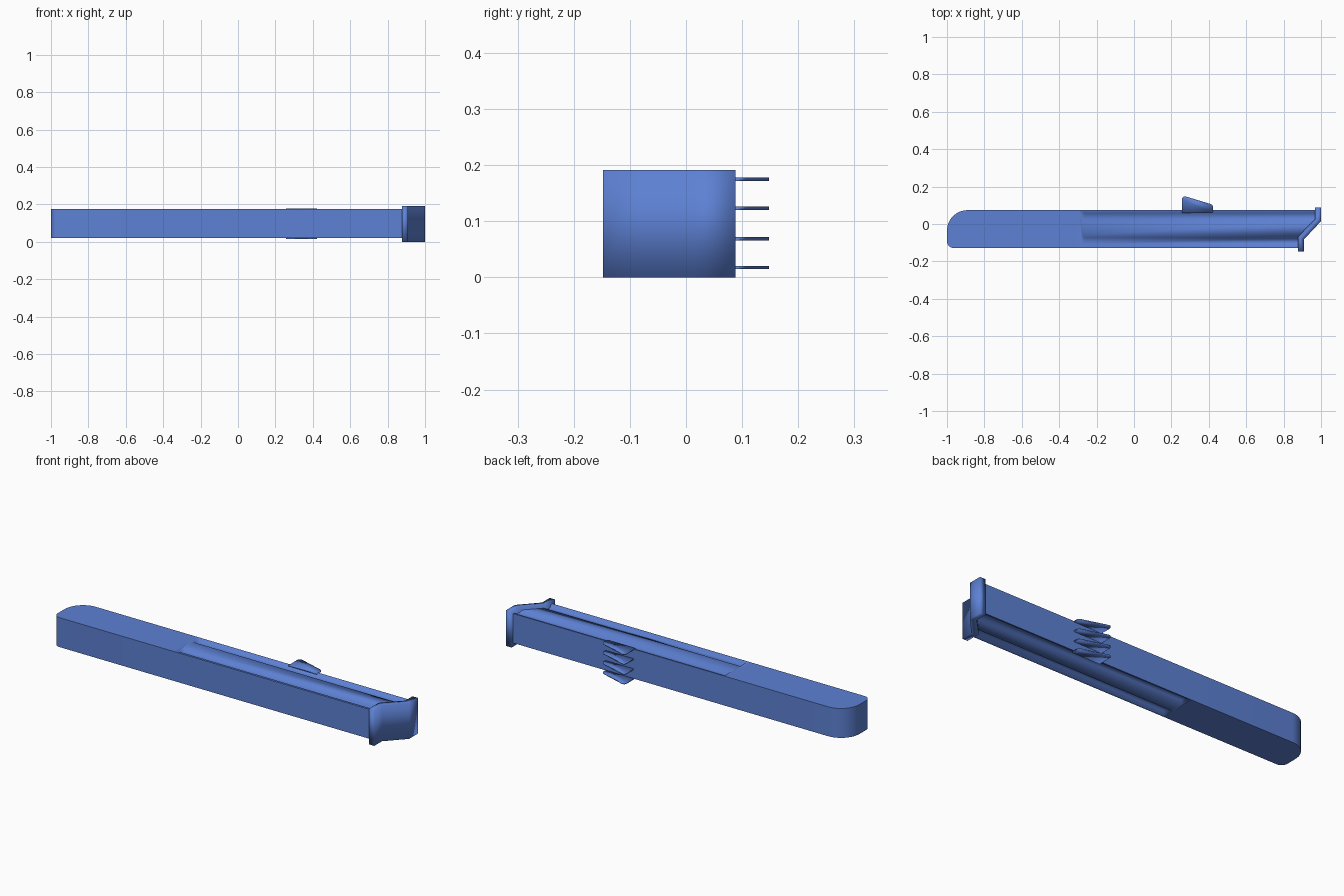
import bpy, bmesh, math

if "Cube" in bpy.data.objects:
    bpy.data.objects.remove(bpy.data.objects["Cube"])

blue = bpy.data.materials.new("blue")
blue.diffuse_color = (0.11, 0.22, 0.66, 1.0)
blue.use_nodes = True
blue.node_tree.nodes["Principled BSDF"].inputs["Base Color"].default_value = blue.diffuse_color


def finish(name, bm):
    bmesh.ops.recalc_face_normals(bm, faces=bm.faces)
    mesh = bpy.data.meshes.new(name)
    bm.to_mesh(mesh)
    bm.free()
    mesh.materials.append(blue)
    ob = bpy.data.objects.new(name, mesh)
    bpy.context.collection.objects.link(ob)
    return ob


def smooth(ob, angle):
    bpy.ops.object.select_all(action='DESELECT')
    ob.select_set(True)
    bpy.context.view_layer.objects.active = ob
    bpy.ops.object.shade_smooth_by_angle(angle=math.radians(angle))


def loft(name, lower, upper, z0, z1):
    """Join two matching xy outlines at heights z0 and z1 into a solid."""
    bm = bmesh.new()
    a = [bm.verts.new((x, y, z0)) for x, y in lower]
    b = [bm.verts.new((x, y, z1)) for x, y in upper]
    bm.faces.new(a)
    bm.faces.new(b)
    n = len(a)
    for i in range(n):
        j = (i + 1) % n
        bm.faces.new((a[i], a[j], b[j], b[i]))
    return finish(name, bm)


def arc(cx, cy, r, a0, a1, n=8):
    return [(cx + r * math.cos(math.radians(a0 + (a1 - a0) * i / n)),
             cy + r * math.sin(math.radians(a0 + (a1 - a0) * i / n)))
            for i in range(n + 1)]


# Long body with one rounded end and one stepped, slanted end
Z0, Z1 = 0.019, 0.176
outline = [(0.89, -0.128), (0.89, -0.073), (0.98, 0.022), (0.98, 0.074)]
outline += arc(-0.89, -0.036, 0.11, 90, 180, 12)
outline += arc(-0.965, -0.093, 0.035, 180, 270, 6)
body = loft("body", outline, outline, Z0, Z1)


# Two tapered grooves pressed into each broad face
def groove_outline(yc, grow):
    h, x0 = 0.016 + grow, -0.265 - grow
    return [(x0, yc - h), (1.2, yc - h), (1.2, yc + h), (x0, yc + h)]


DEPTH, OVER = 0.013, 0.004
for yc in (0.04, -0.089):
    for face, sign in ((Z1, 1), (Z0, -1)):
        cutter = loft("groove_cutter", groove_outline(yc, 0.0),
                      groove_outline(yc, 0.014),
                      face - sign * DEPTH, face + sign * OVER)
        mod = body.modifiers.new("groove", 'BOOLEAN')
        mod.operation = 'DIFFERENCE'
        mod.solver = 'EXACT'
        mod.object = cutter
        bpy.context.view_layer.objects.active = body
        bpy.ops.object.modifier_apply(modifier=mod.name)
        bpy.data.objects.remove(cutter)

# Split the faces ahead of the grooves so the plain end shades flat
bm = bmesh.new()
bm.from_mesh(body.data)
bmesh.ops.bisect_plane(bm, geom=bm.verts[:] + bm.edges[:] + bm.faces[:],
                       plane_co=(-0.295, 0, 0), plane_no=(1, 0, 0))
bm.to_mesh(body.data)
bm.free()
smooth(body, 62)

# Stepped end plate, softly shaded all round
plate = [(0.877, -0.148), (0.908, -0.148), (0.908, -0.083), (1.0, 0.015),
         (1.0, 0.088), (0.968, 0.088), (0.968, 0.027), (0.877, -0.068)]
end_plate = loft("end_plate", plate, plate, 0.0, 0.191)
smooth(end_plate, 180)

# Four thin fins standing on the back edge
fin = [(0.257, 0.06), (0.422, 0.06), (0.422, 0.092)]
fin += arc(0.407, 0.092, 0.015, 0, 72, 4)
fin += arc(0.272, 0.133, 0.015, 72, 180, 5)
for i, z in enumerate((0.0175, 0.0690, 0.1230, 0.1745)):
    ob = loft(f"fin_{i + 1}", fin, fin, z - 0.003, z + 0.003)
    smooth(ob, 180)
